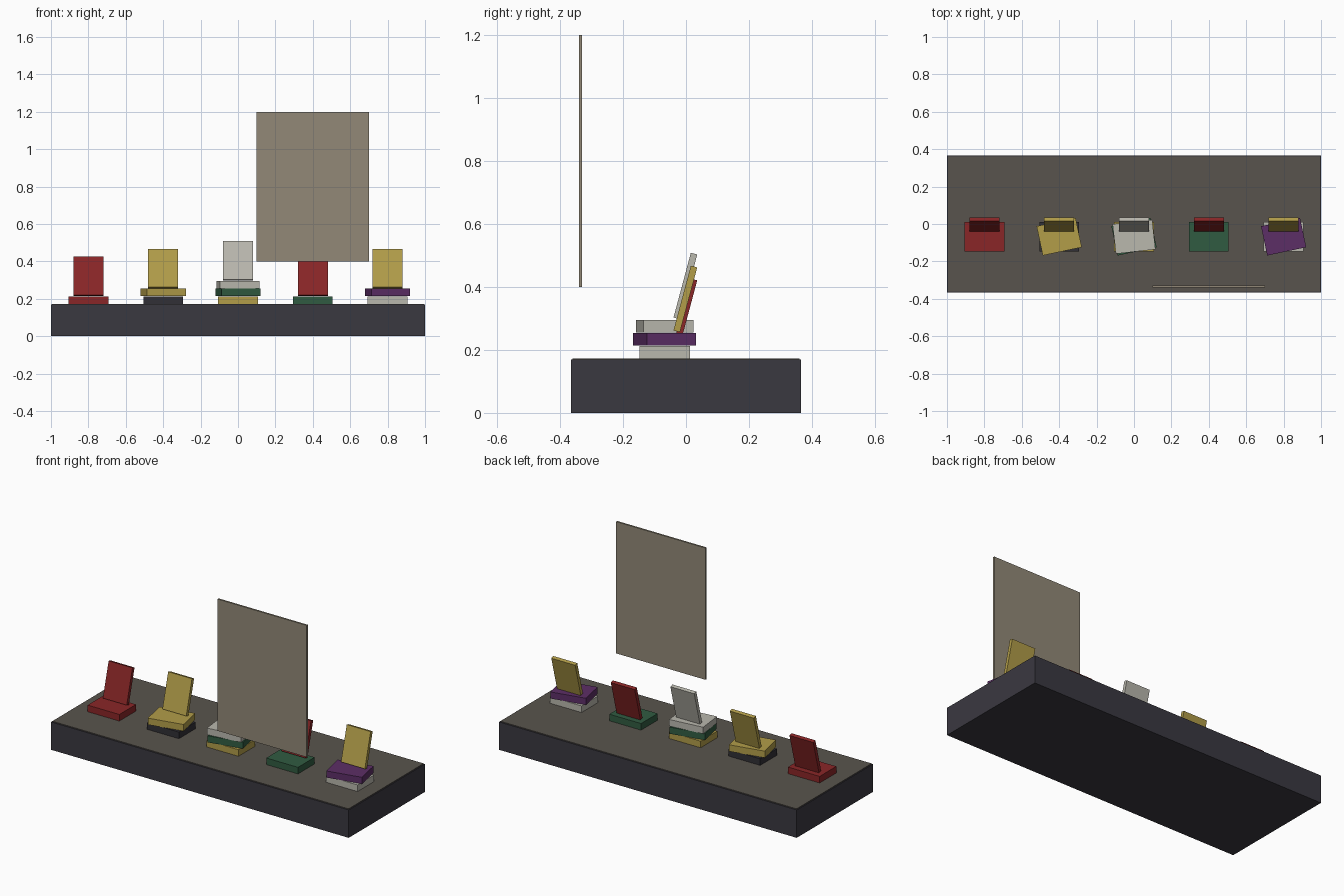
import bpy
from math import radians
from mathutils import Matrix

cube = bpy.data.objects.get("Cube")
if cube:
    bpy.data.objects.remove(cube, do_unlink=True)


def linear(c):
    c /= 255
    return c / 12.92 if c <= 0.04045 else ((c + 0.055) / 1.055) ** 2.4


def material(name, r, g, b):
    mat = bpy.data.materials.new(name)
    mat.use_nodes = True
    colour = (linear(r), linear(g), linear(b), 1)
    mat.diffuse_color = colour
    mat.node_tree.nodes["Principled BSDF"].inputs["Base Color"].default_value = colour
    return mat


slate = material("slate", 58, 56, 64)
felt = material("felt", 89, 84, 77)
board = material("board", 146, 137, 119)
charcoal = material("charcoal", 49, 48, 54)
red = material("red", 138, 38, 39)
gold = material("gold", 178, 157, 73)
ivory = material("ivory", 186, 184, 174)
green = material("green", 48, 91, 65)
purple = material("purple", 92, 46, 102)


def box(name, size, centre, mat, spin=0, tilt=0):
    """Box of a given size, tilted about x and then turned about z."""
    bpy.ops.mesh.primitive_cube_add(size=1)
    obj = bpy.context.object
    obj.name = name
    obj.data.transform(Matrix.Diagonal((*size, 1)))
    obj.location = centre
    obj.rotation_euler = (radians(tilt), 0, radians(spin))
    obj.data.materials.append(mat)
    return obj


# Table and its inset top
TOP = 0.173
box("table_base", (2, 0.731, 0.169), (0, 0, 0.0845), slate)
box("table_top", (1.99, 0.721, 0.008), (0, 0, TOP - 0.004), felt)

# Stacks of books, each with a card leaning back on top
THICK, STEP = 0.04, 0.041
TURNS = (0, 12, 6.5)
stacks = [
    ([red], red),
    ([charcoal, gold], gold),
    ([gold, green, ivory], ivory),
    ([green], red),
    ([ivory, purple], gold),
]
for i, (books, card) in enumerate(stacks):
    x = -0.8 + 0.4 * i
    for level, mat in enumerate(books):
        box(f"book_{i + 1}_{level + 1}", (0.213, 0.16, THICK),
            (x, -0.068, TOP + THICK / 2 + STEP * level), mat, spin=TURNS[level])
    top = TOP + STEP * len(books)
    box(f"standing_book_{i + 1}", (0.16, 0.021, 0.213),
        (x, -0.002, top + 0.107), card, tilt=-15)

# Hanging sign board
box("sign_board", (0.6, 0.0107, 0.8), (0.4, -0.335, 0.8), board)
